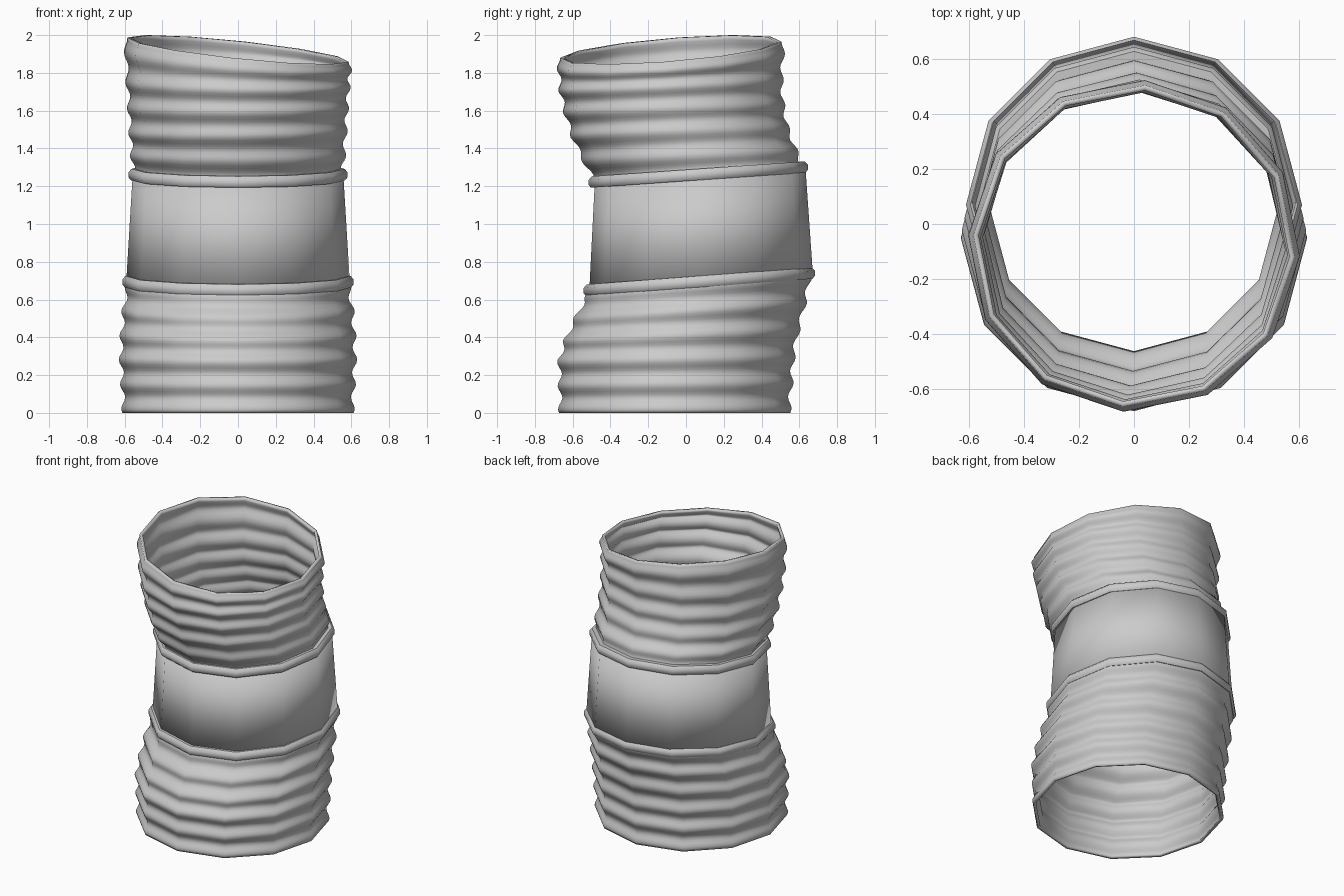
import bpy, bmesh
from math import sin, cos, pi, radians

cube = bpy.data.objects.get("Cube")
if cube:
    bpy.data.objects.remove(cube)

SIDES = 12
grey = bpy.data.materials.new("plain grey")
grey.use_nodes = True
COLOUR = (0.6, 0.6, 0.6, 1)
grey.diffuse_color = COLOUR
grey.node_tree.nodes["Principled BSDF"].inputs["Base Color"].default_value = COLOUR


def at(keys, z):
    """Linear interpolation between (height, values...) keys."""
    for a, b in zip(keys, keys[1:]):
        if z <= b[0]:
            t = max(0, (z - a[0]) / (b[0] - a[0]))
            return [p + (q - p) * t for p, q in zip(a[1:], b[1:])]
    return keys[-1][1:]


def ring(bm, z, radius, cy, tilt_x, tilt_y, twist):
    verts = []
    for i in range(SIDES):
        a = 2 * pi * i / SIDES - radians(twist)
        x, y = radius * cos(a), radius * sin(a)
        verts.append(bm.verts.new((x, y + cy, z + tilt_x * x + tilt_y * y)))
    return verts


def finish(name, bm, rings, thickness=0, closed=False):
    pairs = list(zip(rings, rings[1:]))
    if closed:
        pairs.append((rings[-1], rings[0]))
    for low, high in pairs:
        for i in range(SIDES):
            j = (i + 1) % SIDES
            bm.faces.new((low[i], low[j], high[j], high[i]))
    mesh = bpy.data.meshes.new(name)
    bm.to_mesh(mesh)
    bm.free()
    mesh.materials.append(grey)
    obj = bpy.data.objects.new(name, mesh)
    bpy.context.collection.objects.link(obj)
    if thickness:
        wall = obj.modifiers.new("wall", 'SOLIDIFY')
        wall.thickness = thickness
        wall.offset = -1
    bpy.ops.object.select_all(action='DESELECT')
    obj.select_set(True)
    bpy.context.view_layer.objects.active = obj
    bpy.ops.object.shade_smooth_by_angle(angle=radians(45))
    return obj


def tube(name, keys, steps, first_rib=0, period=1, amp=0):
    """Tube through (z, radius, centre y, tilt x, tilt y, twist) keys with ribs."""
    bm = bmesh.new()
    z0, z1 = keys[0][0], keys[-1][0]
    rings = []
    for s in range(steps + 1):
        z = z0 + (z1 - z0) * s / steps
        radius, *rest = at(keys, z)
        radius += amp * cos(2 * pi * (z - first_rib) / period)
        rings.append(ring(bm, z, radius, *rest))
    finish(name, bm, rings, 0.02)


def collar(name, z, radius, cy, tilt_y):
    """Closed bevelled band around the pipe."""
    bm = bmesh.new()
    profile = [(-0.025, -0.03), (0.012, -0.03), (0.024, -0.015),
               (0.024, 0.012), (0.008, 0.03), (-0.025, 0.03)]
    rings = [ring(bm, z + dz, radius + dr, cy, 0, tilt_y, 0) for dr, dz in profile]
    finish(name, bm, rings, closed=True)


# Ribbed lower hose
tube("lower_ribbed_hose", [
    (0, 0.605, -0.06, 0, 0, 0), (0.3, 0.62, -0.05, 0, 0.02, 0),
    (0.42, 0.615, -0.02, 0, 0.04, 0), (0.55, 0.605, 0.025, 0, 0.06, 0),
    (0.69, 0.585, 0.075, 0, 0.075, 0)], 42, 0.15, 0.13, 0.012)

# Smooth middle sleeve
tube("middle_sleeve", [
    (0.69, 0.592, 0.08, 0, 0.07, 0), (1.255, 0.558, 0.075, 0, 0.065, 0)], 1)

# Ribbed upper hose with a slanted mouth
tube("upper_ribbed_hose", [
    (1.26, 0.55, 0.07, 0, 0.065, 0), (1.34, 0.56, 0.03, 0, 0.055, 0),
    (1.48, 0.57, -0.03, 0.01, 0.04, 1), (1.62, 0.578, -0.065, 0, 0.04, 2),
    (1.74, 0.587, -0.08, -0.02, 0.05, 3),
    (1.923, 0.598, -0.08, -0.105, 0.08, 4)], 42, 1.36, 0.125, 0.011)

# Collars at both ends of the sleeve
collar("lower_collar", 0.695, 0.588, 0.07, 0.075)
collar("upper_collar", 1.262, 0.556, 0.065, 0.07)
